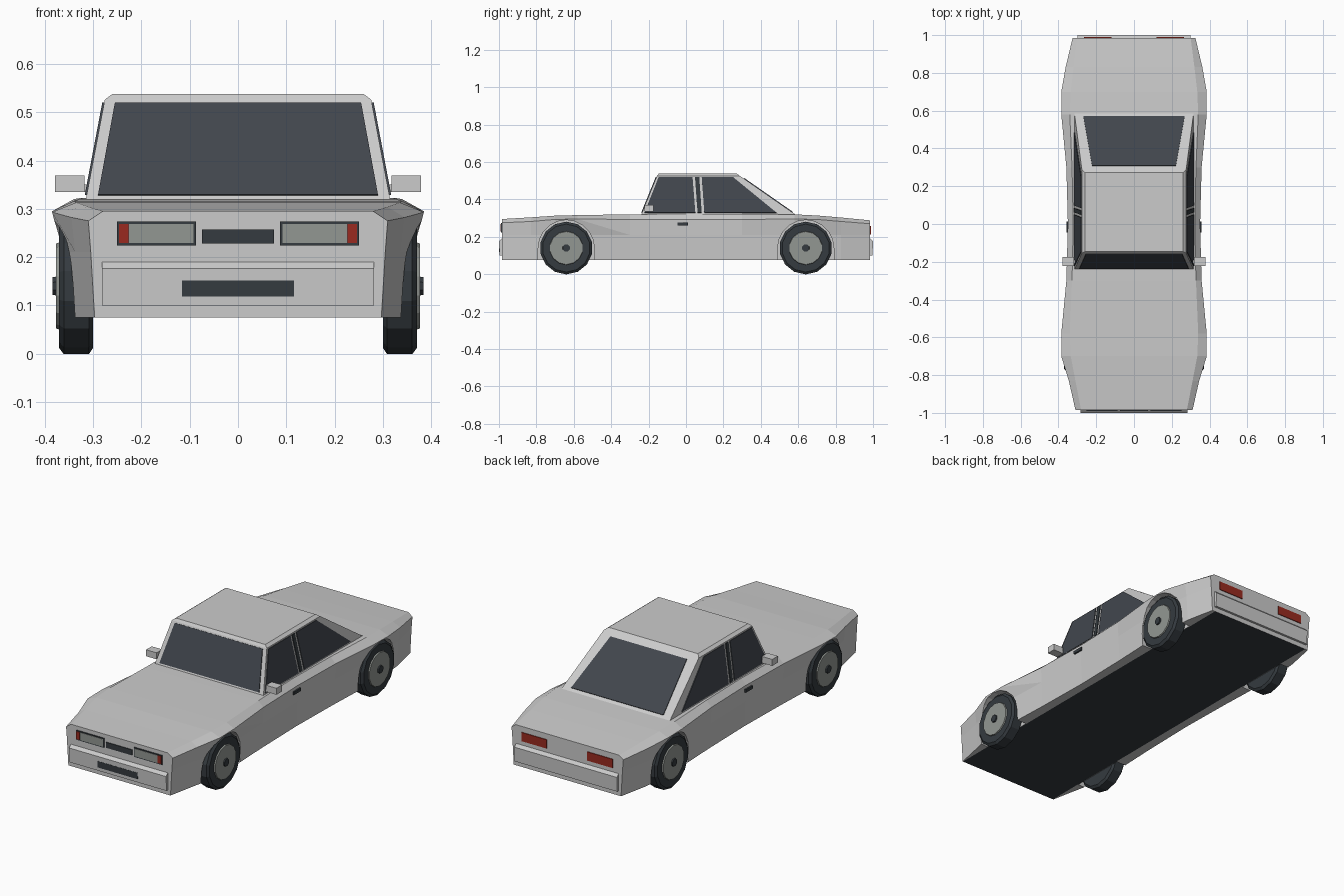
import bpy, bmesh, math
from mathutils import Vector

cube = bpy.data.objects.get("Cube")
if cube:
    bpy.data.objects.remove(cube, do_unlink=True)


def material(name, rgb):
    m = bpy.data.materials.new(name)
    m.use_nodes = True
    m.diffuse_color = (*rgb, 1)
    m.node_tree.nodes["Principled BSDF"].inputs["Base Color"].default_value = (*rgb, 1)
    return m


paint = material("silver_paint", (0.60, 0.60, 0.60))
glass = material("dark_glass", (0.053, 0.061, 0.074))
trim = material("black_trim", (0.035, 0.043, 0.050))
lens = material("grey_lens", (0.29, 0.31, 0.29))
red = material("red_lamp", (0.32, 0.023, 0.014))


def loft(name, rings, *mats):
    """Skin a list of equal closed rings and cap both ends."""
    bm = bmesh.new()
    loops = [[bm.verts.new(p) for p in ring] for ring in rings]
    n = len(loops[0])
    for a, b in zip(loops, loops[1:]):
        for i in range(n):
            j = (i + 1) % n
            bm.faces.new((a[i], a[j], b[j], b[i]))
    bm.faces.new(loops[0])
    bm.faces.new(loops[-1])
    bmesh.ops.recalc_face_normals(bm, faces=bm.faces)
    mesh = bpy.data.meshes.new(name)
    bm.to_mesh(mesh)
    bm.free()
    for m in mats:
        mesh.materials.append(m)
    ob = bpy.data.objects.new(name, mesh)
    bpy.context.collection.objects.link(ob)
    return ob


def prism_x(name, outline, x0, x1, mat):
    """Extrude a (y, z) outline along x."""
    return loft(name, [[(x, y, z) for y, z in outline] for x in (x0, x1)], mat)


def box(name, x, y, z, mat):
    outline = [(y[0], z[0]), (y[1], z[0]), (y[1], z[1]), (y[0], z[1])]
    return prism_x(name, outline, x[0], x[1], mat)


def panel(name, corners, mat, height=0.004):
    """Thin plate lying on a flat surface, facing away from the car centre."""
    pts = [Vector(c) for c in corners]
    normal = (pts[1] - pts[0]).cross(pts[2] - pts[0]).normalized()
    middle = sum(pts, Vector()) / len(pts)
    if normal.dot(middle - Vector((0, middle.y * 0.5, 0.25))) < 0:
        normal.negate()
    return loft(name, [[p - normal * 0.002 for p in pts],
                       [p + normal * height for p in pts]], mat)


# Body shell: y, shoulder half width, waist inset, top half width, shoulder z, top z
FLOOR, SILL, WAIST = 0.295, 0.075, 0.21
stations = [
    (-0.985, 0.310, 0.005, 0.280, 0.275, 0.295),
    (-0.83, 0.345, 0.008, 0.310, 0.282, 0.304),
    (-0.70, 0.385, 0.020, 0.335, 0.293, 0.313),
    (-0.58, 0.385, 0.020, 0.340, 0.295, 0.316),
    (-0.30, 0.358, 0.004, 0.328, 0.293, 0.320),
    (0.00, 0.350, 0.002, 0.322, 0.293, 0.322),
    (0.30, 0.358, 0.004, 0.328, 0.293, 0.322),
    (0.58, 0.385, 0.020, 0.340, 0.295, 0.320),
    (0.70, 0.385, 0.020, 0.335, 0.293, 0.314),
    (0.83, 0.362, 0.010, 0.320, 0.282, 0.303),
    (0.985, 0.325, 0.005, 0.300, 0.270, 0.288),
]
rings = []
for y, w, inset, top, zs, zt in stations:
    half = [(FLOOR, SILL), (w - inset - 0.008, SILL), (w - inset, WAIST), (w, zs), (top, zt)]
    rings.append([(x, y, z) for x, z in half] + [(-x, y, z) for x, z in reversed(half)])
body = loft("body", rings, paint, trim)

# Wheel arches cut out of the body
AXLES, WHEEL_Z, ARCH = (-0.64, 0.64), 0.14, 0.15
for axle in AXLES:
    arc = [(axle + ARCH * math.cos(math.pi * i / 10), WHEEL_Z + ARCH * math.sin(math.pi * i / 10))
           for i in range(11)]
    outline = arc + [(axle - ARCH, 0), (axle + ARCH, 0)]
    for s in (-1, 1):
        cutter = prism_x("arch_cutter", outline, s * 0.298, s * 0.5, paint)
        cutter.hide_render = True
        mod = body.modifiers.new("arch", 'BOOLEAN')
        mod.operation, mod.solver, mod.object = 'DIFFERENCE', 'EXACT', cutter
        bpy.context.view_layer.objects.active = body
        bpy.ops.object.modifier_apply(modifier=mod.name)
        bpy.data.objects.remove(cutter, do_unlink=True)
for f in body.data.polygons:
    under = f.normal.z < -0.9 and f.center.z < SILL + 0.01
    f.material_index = int(under and abs(f.center.x) < FLOOR - 0.01)

# Cabin: base, eave and roof outlines
BASE_Z, EAVE_Z = 0.31, 0.526
cabin_levels = [(0.317, -0.243, 0.598, BASE_Z), (0.276, -0.155, 0.288, EAVE_Z),
                (0.260, -0.145, 0.272, 0.538)]
loft("cabin", [[(-x, f, z), (x, f, z), (x, r, z), (-x, r, z)] for x, f, r, z in cabin_levels], paint)


def on_cabin(i, z):
    """Interpolate half width (0), front y (1) or rear y (2) at height z."""
    t = (z - BASE_Z) / (EAVE_Z - BASE_Z)
    return cabin_levels[0][i] * (1 - t) + cabin_levels[1][i] * t


def screen(name, index, low, high):
    """Front or rear window from (half width, z) at its lower and upper edge."""
    (xl, zl), (xh, zh) = low, high
    yl, yh = on_cabin(index, zl), on_cabin(index, zh)
    panel(name, [(-xl, yl, zl), (xl, yl, zl), (xh, yh, zh), (-xh, yh, zh)], glass)


screen("windscreen", 1, (0.290, 0.328), (0.255, 0.519))
screen("rear_window", 2, (0.268, 0.330), (0.222, 0.512))

# Side windows, pillar strips, mirrors and door handles
LOW, HIGH = 0.328, 0.520
side_panes = [
    ("front_side_window", glass, (-0.222, 0.050), (-0.146, 0.035)),
    ("pillar_strip", trim, (0.062, 0.084), (0.048, 0.071)),
    ("rear_side_window", glass, (0.098, 0.485), (0.084, 0.250)),
]
for s, side in ((-1, "right"), (1, "left")):
    xl, xh = s * on_cabin(0, LOW), s * on_cabin(0, HIGH)
    for name, mat, (l0, l1), (h0, h1) in side_panes:
        panel(f"{side}_{name}", [(xl, l0, LOW), (xl, l1, LOW), (xh, h1, HIGH), (xh, h0, HIGH)], mat)
    box(f"{side}_mirror", (s * 0.318, s * 0.379), (-0.222, -0.175), (0.335, 0.369), paint)
    box(f"{side}_mirror_arm", (s * 0.295, s * 0.325), (-0.21, -0.19), (0.335, 0.350), paint)
    box(f"{side}_door_handle", (s * 0.34, s * 0.358), (-0.045, 0.012), (0.260, 0.276), trim)

# Bumpers with a sloped upper ledge
for end, name, w in ((-1, "front_bumper", 0.282), (1, "rear_bumper", 0.298)):
    outline = [(end * y, z) for y, z in ((0.98, 0.195), (1.0, 0.176), (0.997, 0.10), (0.98, 0.10))]
    prism_x(name, outline, -w, w, paint)


def end_plate(name, x0, x1, z0, z1, mat, y=-0.985, height=0.004):
    panel(name, [(x0, y, z0), (x1, y, z0), (x1, y, z1), (x0, y, z1)], mat, height)


# Front and rear lamps, grille and lower intake
end_plate("grille", -0.075, 0.075, 0.228, 0.257, trim)
end_plate("lower_intake", -0.116, 0.116, 0.118, 0.151, trim, -0.998, 0.002)
for s, side in ((-1, "right"), (1, "left")):
    end_plate(f"{side}_headlight_frame", s * 0.087, s * 0.251, 0.224, 0.274, trim)
    end_plate(f"{side}_headlight", s * 0.092, s * 0.226, 0.229, 0.269, lens, height=0.006)
    end_plate(f"{side}_front_marker", s * 0.227, s * 0.247, 0.229, 0.269, red, height=0.006)
    end_plate(f"{side}_tail_lamp", s * 0.118, s * 0.265, 0.212, 0.258, red, 0.985)


def lathe(name, profile, centre_y, side, mat, sides=14):
    """Spin (x, radius) pairs around a wheel axle."""
    angles = [2 * math.pi * (i + 0.5) / sides for i in range(sides)]
    loft(name, [[(side * x, centre_y + r * math.cos(a), WHEEL_Z + r * math.sin(a)) for a in angles]
                for x, r in profile], mat)


# Wheels
for axle, end in zip(AXLES, ("front", "rear")):
    for s, side in ((-1, "right"), (1, "left")):
        label = f"{end}_{side}"
        lathe(f"{label}_tyre", [(0.300, 0.128), (0.309, 0.141), (0.361, 0.141), (0.371, 0.128)], axle, s, trim)
        lathe(f"{label}_rim", [(0.365, 0.092), (0.377, 0.088)], axle, s, lens)
        lathe(f"{label}_hub_cap", [(0.370, 0.022), (0.384, 0.020)], axle, s, trim, 8)
